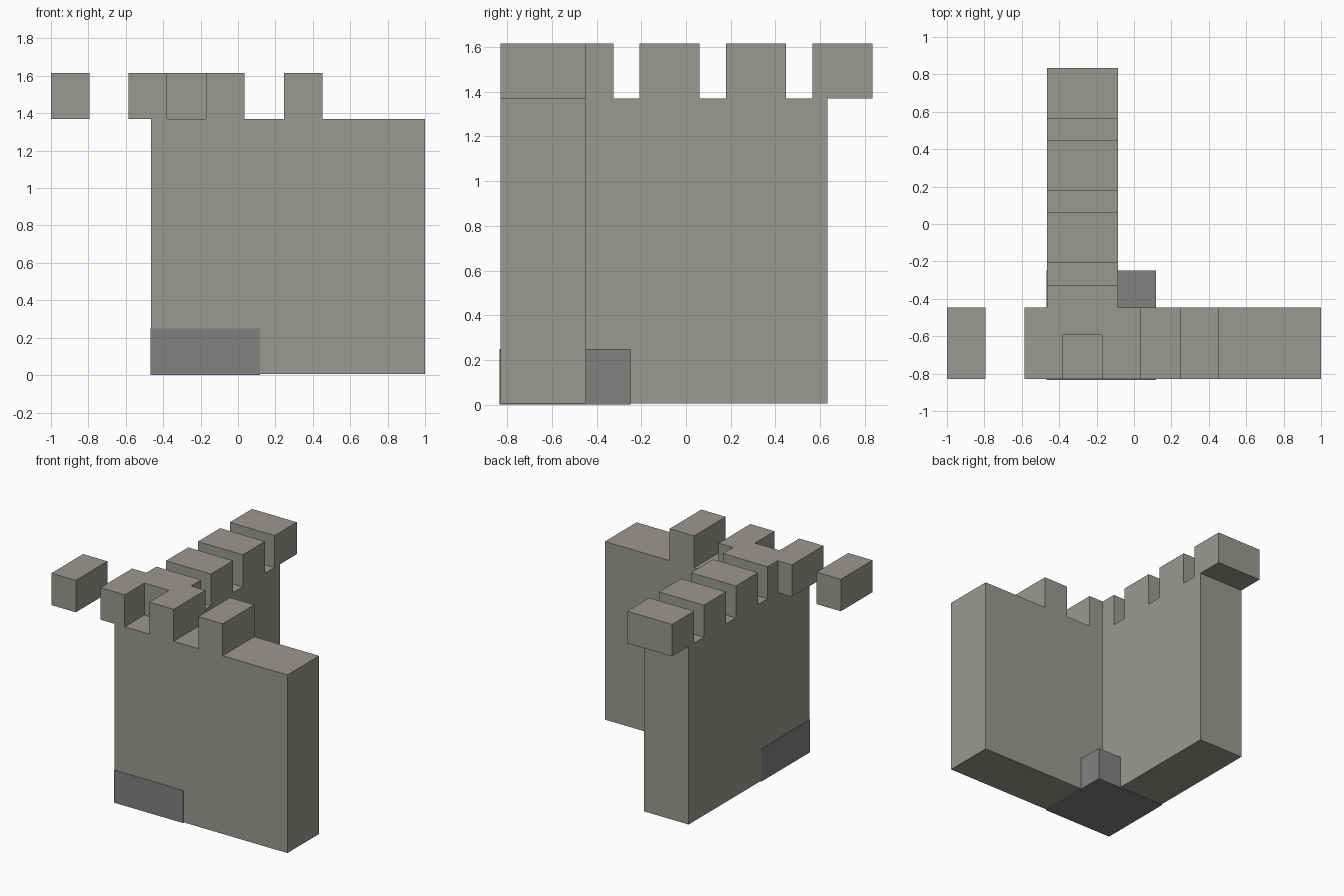
import bpy
import bmesh

if "Cube" in bpy.data.objects:
    bpy.data.objects.remove(bpy.data.objects["Cube"])


def material(name, color):
    m = bpy.data.materials.new(name)
    m.diffuse_color = (*color, 1)
    m.use_nodes = True
    m.node_tree.nodes["Principled BSDF"].inputs["Base Color"].default_value = m.diffuse_color
    return m


STONE = material("stone", (0.33, 0.315, 0.285))
DARK = material("dark_stone", (0.22, 0.22, 0.215))


def box(name, x, y, z, mat=STONE):
    """Axis-aligned block given its (min, max) on each axis."""
    bm = bmesh.new()
    bmesh.ops.create_cube(bm, size=1)
    for v in bm.verts:
        v.co = [r[0] if c < 0 else r[1] for c, r in zip(v.co, (x, y, z))]
    me = bpy.data.meshes.new(name)
    bm.to_mesh(me)
    bm.free()
    me.materials.append(mat)
    ob = bpy.data.objects.new(name, me)
    bpy.context.collection.objects.link(ob)
    return ob


WALL_X = (-0.465, -0.085)
WALL_Y = (-0.83, -0.447)
WALL_Z = (0.005, 1.37)
MERLON_Z = (1.37, 1.615)

# Two walls meeting at the corner
box("front_wall", (-0.455, 1.0), WALL_Y, WALL_Z)
box("side_wall", WALL_X, (-0.829, 0.632), WALL_Z)

# Corner footing block
box("corner_footing", (-0.468, 0.118), (-0.833, -0.248), (0, 0.25), DARK)

# Battlements along each wall
for i in range(4):
    x = -1.0 + i * 0.415
    box(f"front_merlon_{i + 1}", (x, x + 0.206), WALL_Y, MERLON_Z)
    y = -0.593 + i * 0.386
    box(f"side_merlon_{i + 1}", WALL_X, (y, y + 0.268), MERLON_Z)
